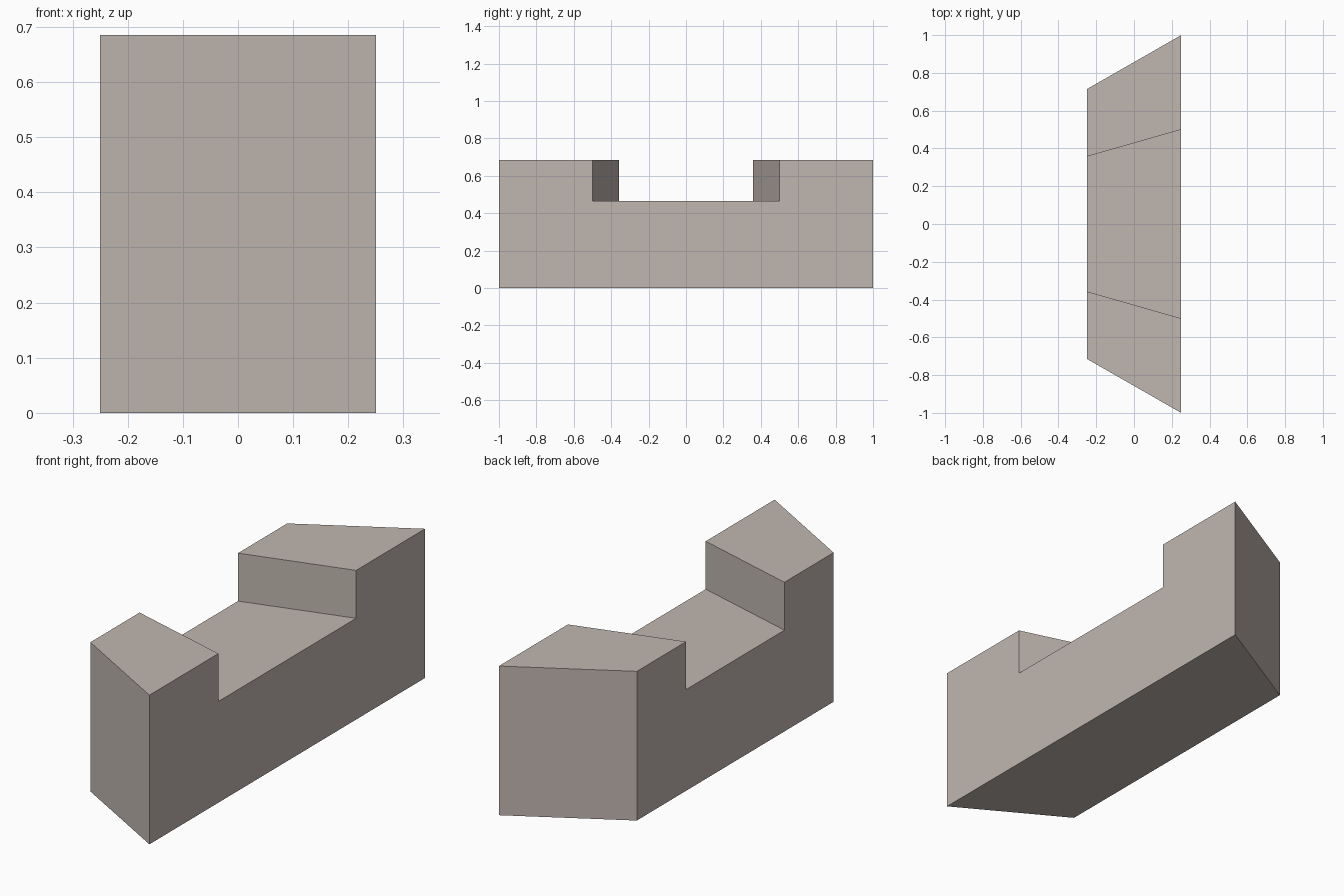
import bpy
import bmesh

cube = bpy.data.objects.get("Cube")
if cube:
    bpy.data.objects.remove(cube, do_unlink=True)

HALF_WIDTH = 0.25
HEIGHT, NOTCH_HEIGHT = 0.685, 0.465
OUTER, NOTCH = 1.0, 0.5
TAPER = 0.714  # length of the short side relative to the long side

# Stone colour
stone = bpy.data.materials.new("warm_grey_stone")
stone.use_nodes = True
colour = (0.53, 0.47, 0.435, 1)
stone.diffuse_color = colour
bsdf = next(n for n in stone.node_tree.nodes if n.type == 'BSDF_PRINCIPLED')
bsdf.inputs["Base Color"].default_value = colour
bsdf.inputs["Roughness"].default_value = 0.8

# Notched side profile as (y, z), mirrored about the middle
half = [(OUTER, 0), (OUTER, HEIGHT), (NOTCH, HEIGHT), (NOTCH, NOTCH_HEIGHT)]
profile = half + [(-y, z) for y, z in reversed(half)]

# Extrude the long side across the block and taper it to the short side
bm = bmesh.new()
face = bm.faces.new([bm.verts.new((HALF_WIDTH, y, z)) for y, z in profile])
extruded = bmesh.ops.extrude_face_region(bm, geom=[face], use_keep_orig=True)
for v in extruded["geom"]:
    if isinstance(v, bmesh.types.BMVert):
        v.co.x = -HALF_WIDTH
        v.co.y *= TAPER
bmesh.ops.recalc_face_normals(bm, faces=bm.faces[:])

mesh = bpy.data.meshes.new("notched_block")
bm.to_mesh(mesh)
bm.free()
mesh.materials.append(stone)
block = bpy.data.objects.new("notched_block", mesh)
bpy.context.collection.objects.link(block)
